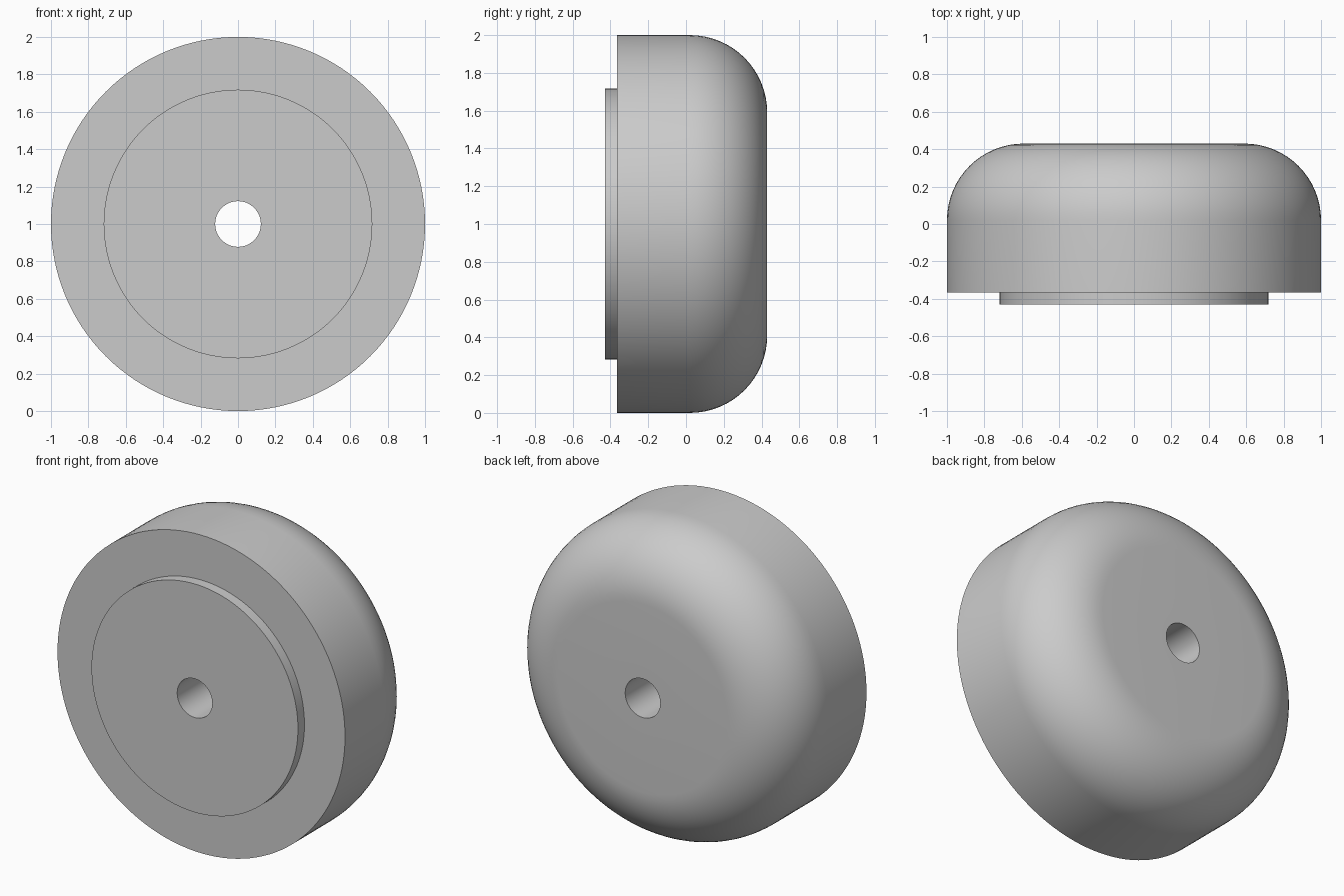
import bpy, bmesh
from math import sin, cos, pi, radians

cube = bpy.data.objects.get("Cube")
if cube:
    bpy.data.objects.remove(cube, do_unlink=True)

# Material
grey = bpy.data.materials.new("light_grey")
grey.use_nodes = True
colour = (0.6, 0.6, 0.6, 1)
grey.diffuse_color = colour
grey.node_tree.nodes["Principled BSDF"].inputs["Base Color"].default_value = colour

# Main dimensions
FRONT, STEP, BACK = -0.43, -0.365, 0.43
BORE, BOSS, RIM, FILLET = 0.122, 0.718, 1.0, 0.41
SEGMENTS, ARC_STEPS = 128, 16


def lathe(name, profile):
    """Revolve a closed (radius, y) profile around the y axis at z = 1."""
    bm = bmesh.new()
    rings = []
    for i in range(SEGMENTS):
        a = 2 * pi * i / SEGMENTS
        rings.append([bm.verts.new((r * cos(a), y, 1 + r * sin(a))) for r, y in profile])
    n = len(profile)
    for i, ring in enumerate(rings):
        after = rings[(i + 1) % SEGMENTS]
        for j in range(n):
            k = (j + 1) % n
            bm.faces.new((ring[j], ring[k], after[k], after[j]))
    bmesh.ops.recalc_face_normals(bm, faces=bm.faces)
    mesh = bpy.data.meshes.new(name)
    bm.to_mesh(mesh)
    bm.free()
    mesh.materials.append(grey)
    obj = bpy.data.objects.new(name, mesh)
    bpy.context.collection.objects.link(obj)
    bpy.ops.object.select_all(action="DESELECT")
    obj.select_set(True)
    bpy.context.view_layer.objects.active = obj
    bpy.ops.object.shade_smooth_by_angle(angle=radians(30))
    return obj


# Bored wheel: raised front boss, straight rim, rounded back shoulder
shoulder = [(RIM - FILLET + FILLET * cos(t), BACK - FILLET + FILLET * sin(t))
            for t in (pi / 2 * i / ARC_STEPS for i in range(ARC_STEPS + 1))]
lathe("bored_wheel", [(BORE, FRONT), (BOSS, FRONT), (BOSS, STEP), (RIM, STEP)]
      + shoulder + [(BORE, BACK)])
